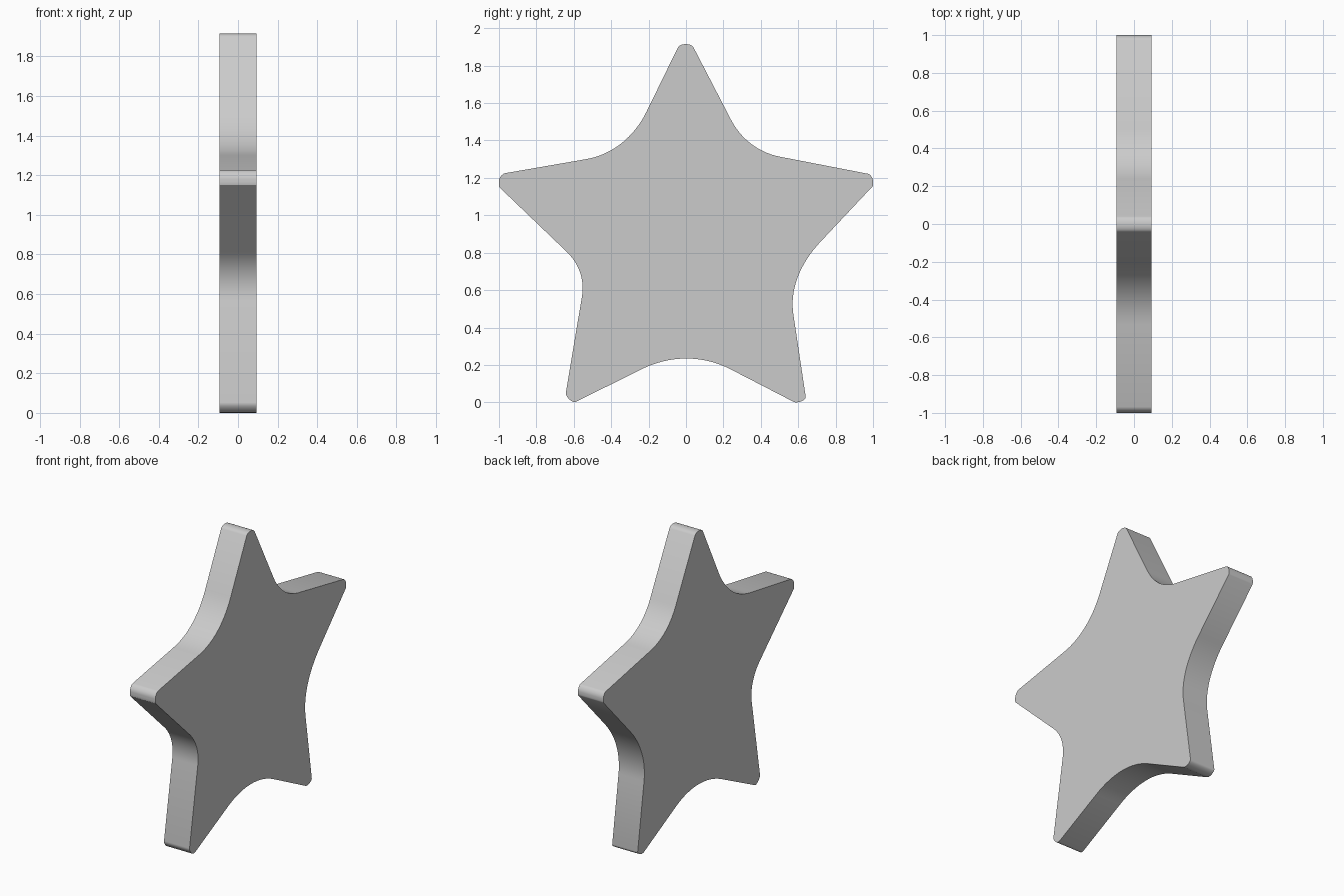
import bpy, bmesh
from mathutils import Vector
from mathutils.geometry import intersect_line_line_2d, interpolate_bezier

if "Cube" in bpy.data.objects:
    bpy.data.objects.remove(bpy.data.objects["Cube"])

HALF_THICKNESS = 0.0935

# Straight flanks of the star in (y, z), clockwise starting right of the top point
flanks = [
    ((0.040, 1.898), (0.240, 1.512)), ((0.503, 1.313), (0.973, 1.222)),
    ((0.998, 1.155), (0.717, 0.856)), ((0.574, 0.470), (0.640, 0.030)),
    ((0.575, 0.003), (0.240, 0.176)), ((-0.240, 0.176), (-0.588, 0.003)),
    ((-0.642, 0.053), (-0.556, 0.567)), ((-0.640, 0.807), (-0.998, 1.150)),
    ((-0.968, 1.225), (-0.535, 1.300)), ((-0.210, 1.556), (-0.043, 1.898)),
]


def crossing(a, b, c, d):
    """Point where the two infinite flank lines meet."""
    u, v, w = b - a, d - c, c - a
    return a + u * (w.cross(v) / u.cross(v))


# Join neighbouring flanks: soft curves in the valleys, blunt rounding at the points
outline = []
for i, flank in enumerate(flanks):
    a, b = map(Vector, flank)
    c, d = map(Vector, flanks[(i + 1) % len(flanks)])
    apex = crossing(a, b, c, d)
    valley = i % 2 == 0
    k, steps = (0.64, 17) if valley else (0.28, 9)
    h1, h2 = b.lerp(apex, k), c.lerp(apex, k)
    for p in interpolate_bezier(b.to_3d(), h1.to_3d(), h2.to_3d(), c.to_3d(), steps):
        outline.append((max(-1, min(1, p.x)), max(0, p.y)))

# Extrude the outline along x into a plate
bm = bmesh.new()
face = bm.faces.new([bm.verts.new((-HALF_THICKNESS, y, z)) for y, z in outline])
extruded = bmesh.ops.extrude_face_region(bm, geom=[face], use_keep_orig=True)
bmesh.ops.translate(bm, vec=(2 * HALF_THICKNESS, 0, 0),
                    verts=[g for g in extruded["geom"] if isinstance(g, bmesh.types.BMVert)])
bmesh.ops.recalc_face_normals(bm, faces=bm.faces)
mesh = bpy.data.meshes.new("star_plate")
bm.to_mesh(mesh)
bm.free()
star = bpy.data.objects.new("star_plate", mesh)
bpy.context.collection.objects.link(star)

# Smooth rim, sharp front and back borders
bpy.context.view_layer.objects.active = star
star.select_set(True)
bpy.ops.object.shade_smooth_by_angle(angle=0.5)
